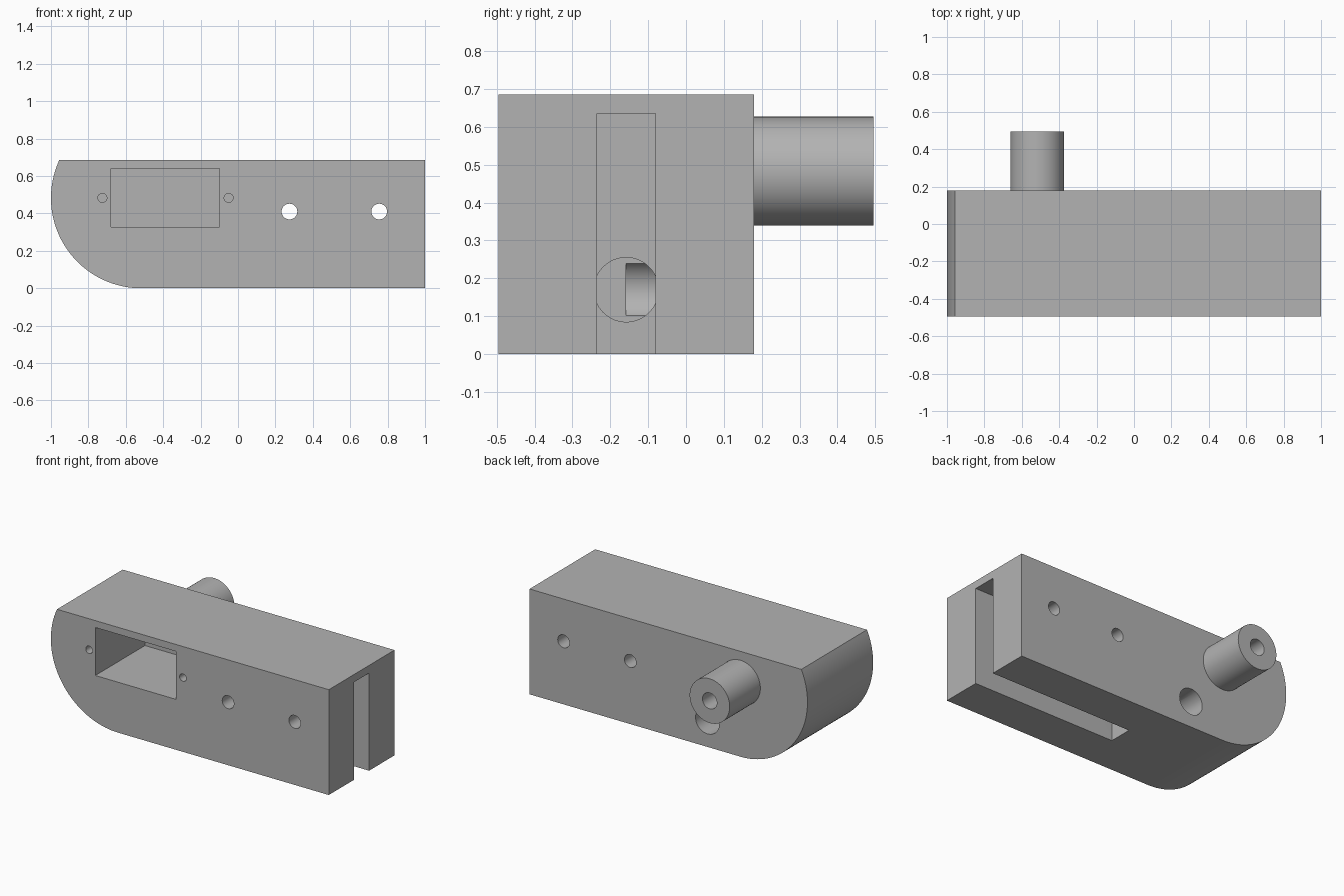
import bpy, math
from mathutils import Vector

cube = bpy.data.objects.get("Cube")
if cube:
    bpy.data.objects.remove(cube, do_unlink=True)

grey = bpy.data.materials.new("plain_grey")
grey.use_nodes = True
colour = (0.45, 0.45, 0.45, 1)
grey.diffuse_color = colour
grey.node_tree.nodes["Principled BSDF"].inputs["Base Color"].default_value = colour

FRONT, BACK, TOP = -0.495, 0.18, 0.685
PIVOT_X, PIVOT_Z, NOSE_R = -0.517, 0.483, 0.483


def add_mesh(name, verts, faces):
    mesh = bpy.data.meshes.new(name)
    mesh.from_pydata(verts, [], faces)
    mesh.materials.append(grey)
    obj = bpy.data.objects.new(name, mesh)
    bpy.context.collection.objects.link(obj)
    return obj


def prism(name, outline, start, end, place):
    """Sweep a closed outline from start to end; place maps (u, v, depth) to x, y, z."""
    n = len(outline)
    verts = [place(u, v, d) for d in (start, end) for u, v in outline]
    faces = [tuple(range(n))[::-1], tuple(range(n, 2 * n))]
    faces += [(i, (i + 1) % n, n + (i + 1) % n, n + i) for i in range(n)]
    obj = add_mesh(name, verts, faces)
    bpy.context.view_layer.objects.active = obj
    bpy.ops.object.mode_set(mode='EDIT')
    bpy.ops.mesh.select_all(action='SELECT')
    bpy.ops.mesh.normals_make_consistent(inside=False)
    bpy.ops.object.mode_set(mode='OBJECT')
    return obj


AXES = {
    'X': lambda u, v, d: (d, u, v),
    'Y': lambda u, v, d: (u, d, v),
    'Z': lambda u, v, d: (u, v, d),
}


def rod(name, axis, u, v, radius, start, end, sides=72):
    ring = [(u + radius * math.cos(math.tau * i / sides),
             v + radius * math.sin(math.tau * i / sides)) for i in range(sides)]
    return prism(name, ring, start, end, AXES[axis])


def box(name, x, y, z):
    outline = [(x[0], z[0]), (x[1], z[0]), (x[1], z[1]), (x[0], z[1])]
    return prism(name, outline, y[0], y[1], AXES['Y'])


def combine(target, tool, operation='DIFFERENCE'):
    mod = target.modifiers.new(tool.name, 'BOOLEAN')
    mod.operation, mod.solver, mod.object = operation, 'EXACT', tool
    bpy.context.view_layer.objects.active = target
    bpy.ops.object.modifier_apply(modifier=mod.name)
    bpy.data.objects.remove(tool, do_unlink=True)


# Block with a round nose on the -x end
last = math.pi - math.asin((TOP - PIVOT_Z) / NOSE_R)
first = 1.5 * math.pi
steps = 64
nose = [(PIVOT_X + NOSE_R * math.cos(a), PIVOT_Z + NOSE_R * math.sin(a))
        for a in (last + (first - last) * i / steps for i in range(steps + 1))]
body = prism("arm_body", nose + [(1, 0), (1, TOP)], FRONT, BACK, AXES['Y'])

# Round pivot boss on the back, with its blind bore
combine(body, rod("boss", 'Y', PIVOT_X, PIVOT_Z, 0.144, 0.1, 0.495), 'UNION')
combine(body, rod("boss_bore", 'Y', PIVOT_X, PIVOT_Z, 0.052, 0.2, 0.6))

# Slot open to the end and the underside
combine(body, box("slot", (-0.03, 1.1), (-0.235, -0.081), (-0.1, 0.635)))

# Rectangular pocket in the front
combine(body, box("pocket", (-0.68, -0.098), (FRONT - 0.1, 0.015), (0.328, 0.64)))

# Screw holes beside the pocket
for x in (-0.725, -0.05):
    combine(body, rod("screw_hole", 'Y', x, PIVOT_Z, 0.024, FRONT - 0.1, -0.3, 32))

# Bolt holes through the slotted end
for x in (0.275, 0.755):
    combine(body, rod("bolt_hole", 'Y', x, 0.41, 0.042, FRONT - 0.1, BACK + 0.1, 48))

# Cable channel from the slot, its exit at the back and its feed from the pocket
combine(body, rod("cable_channel", 'X', -0.158, 0.17, 0.085, -0.33, -0.029))
combine(body, rod("cable_exit", 'Y', -0.28, 0.17, 0.0851, -0.158, BACK + 0.1))
combine(body, rod("cable_feed", 'Z', -0.21, -0.25, 0.05, 0.17, 0.4, 48))

# Smooth curved walls, keep edges sharp
bpy.ops.object.select_all(action='DESELECT')
body.select_set(True)
bpy.context.view_layer.objects.active = body
bpy.ops.object.shade_smooth_by_angle(angle=math.radians(30))
